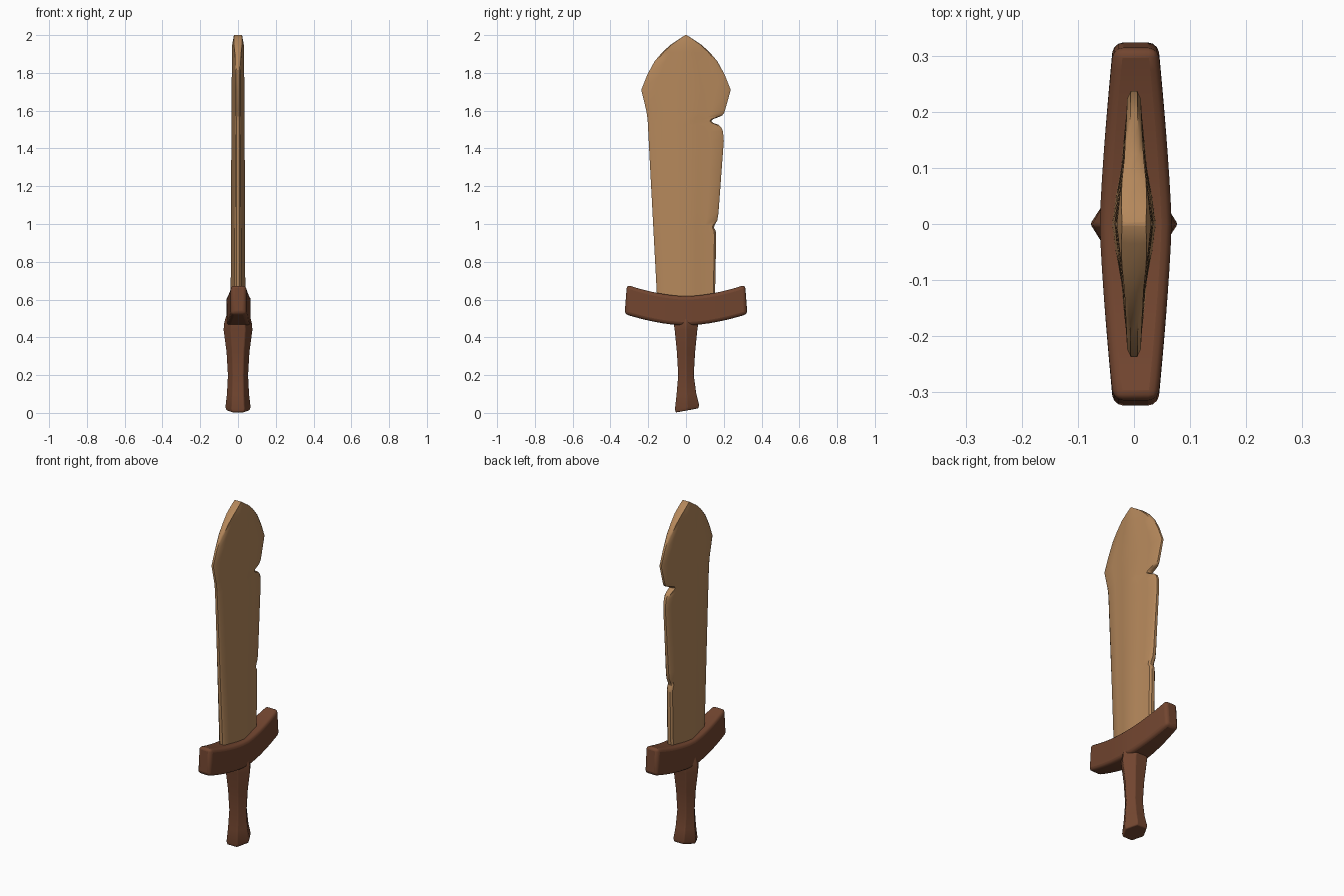
import bpy, bmesh, math

cube = bpy.data.objects.get("Cube")
if cube:
    bpy.data.objects.remove(cube, do_unlink=True)


def material(name, color):
    m = bpy.data.materials.new(name)
    m.use_nodes = True
    m.diffuse_color = color
    m.node_tree.nodes["Principled BSDF"].inputs["Base Color"].default_value = color
    return m


def interp(table, t):
    """Piecewise linear lookup in a sorted list of (key, value)."""
    if t <= table[0][0]:
        return table[0][1]
    for (a, u), (b, v) in zip(table, table[1:]):
        if t <= b:
            return u + (v - u) * (t - a) / (b - a)
    return table[-1][1]


def loft(name, rings, mat, bevel=0.0, angle=30):
    """Skin a list of equal-length rings and cap both ends."""
    bm = bmesh.new()
    loops = [[bm.verts.new(p) for p in ring] for ring in rings]
    n = len(loops[0])
    for a, b in zip(loops, loops[1:]):
        for i in range(n):
            j = (i + 1) % n
            bm.faces.new((a[i], a[j], b[j], b[i]))
    bm.faces.new(loops[0])
    bm.faces.new(loops[-1])
    bmesh.ops.recalc_face_normals(bm, faces=bm.faces)
    mesh = bpy.data.meshes.new(name)
    bm.to_mesh(mesh)
    bm.free()
    mesh.materials.append(mat)
    obj = bpy.data.objects.new(name, mesh)
    bpy.context.collection.objects.link(obj)
    if bevel:
        mod = obj.modifiers.new("Rounded edges", "BEVEL")
        mod.width = bevel
        mod.segments = 3
        mod.limit_method = "ANGLE"
        mod.angle_limit = math.radians(35)
    bpy.ops.object.select_all(action="DESELECT")
    obj.select_set(True)
    bpy.context.view_layer.objects.active = obj
    bpy.ops.object.shade_smooth_by_angle(angle=math.radians(angle))
    return obj


light_wood = material("light wood", (0.46, 0.245, 0.105, 1))
dark_wood = material("dark wood", (0.168, 0.06, 0.029, 1))

# Blade: back edge and nicked edge as (height, offset), thick along the middle
tip = [(1.71, 0.237), (1.79, 0.205), (1.86, 0.167), (1.91, 0.125),
       (1.95, 0.08), (1.98, 0.035), (2.0, 0.004)]
back_edge = [(0.54, 0.15), (0.64, 0.155), (1.3, 0.19), (1.55, 0.203), (1.6, 0.21)] + tip
nicked_edge = [(0.54, 0.152), (0.94, 0.16), (0.965, 0.157), (0.98, 0.148), (0.995, 0.152),
               (1.02, 0.166), (1.06, 0.172), (1.44, 0.2), (1.49, 0.196), (1.51, 0.188),
               (1.525, 0.172), (1.535, 0.145), (1.545, 0.135), (1.555, 0.142),
               (1.565, 0.17), (1.575, 0.192), (1.59, 0.203)] + tip
thickness = [(0, 0.036), (0.05, 0.03), (0.1, 0.021), (0.2, 0.014), (0.24, 0.012)]
rings = []
for z in sorted({p[0] for p in back_edge + nicked_edge}):
    left, right = -interp(back_edge, z), interp(nicked_edge, z)
    scale = interp([(0.6, 1.08), (1.7, 0.95), (1.95, 0.85), (2.0, 0.6)], z)
    side = []
    for s in (-1, -0.94, -0.66, -0.33, 0, 0.33, 0.66, 0.94, 1):
        y = s * (right if s > 0 else -left)
        x = interp(thickness, abs(y)) * scale * (0.5 if abs(s) == 1 else 1)
        side.append((x, y, z))
    rings.append(side + [(-x, y, z) for x, y, z in reversed(side)])
loft("blade", rings, light_wood, angle=40)

# Crossguard: upswept bar, widest at the middle
rings = []
for i in range(-8, 9):
    t = i / 8
    y, lift = t * 0.325, abs(t) ** 1.7 * 0.06
    half = 0.064 - 0.024 * abs(t) ** 1.3
    lean = t * 0.012 * abs(t)
    low, high = 0.463 + lift, 0.618 + lift
    rings.append([(0.003 - half, y, low), (0.003 + half, y, low),
                  (0.003 + half, y - lean, high), (0.003 - half, y - lean, high)])
loft("crossguard", rings, dark_wood, bevel=0.018, angle=50)

# Grip: waisted six-sided handle with ridges on both broad sides
rings = []
for z, wide, deep, tilt in ((0.012, 0.06, 0.062, 0.011), (0.03, 0.064, 0.068, 0.011),
                            (0.1, 0.052, 0.06, 0.004), (0.2, 0.041, 0.055, 0),
                            (0.32, 0.048, 0.062, 0), (0.44, 0.06, 0.078, 0),
                            (0.48, 0.066, 0.074, 0), (0.54, 0.06, 0.055, 0)):
    ring = []
    for k in range(6):
        a = k * math.pi / 3
        y = math.sin(a) / math.sin(math.pi / 3) * wide + tilt * 0.5
        ring.append((math.cos(a) * deep, y, z + tilt * y / wide))
    rings.append(ring)
loft("grip", rings, dark_wood, bevel=0.005, angle=35)
